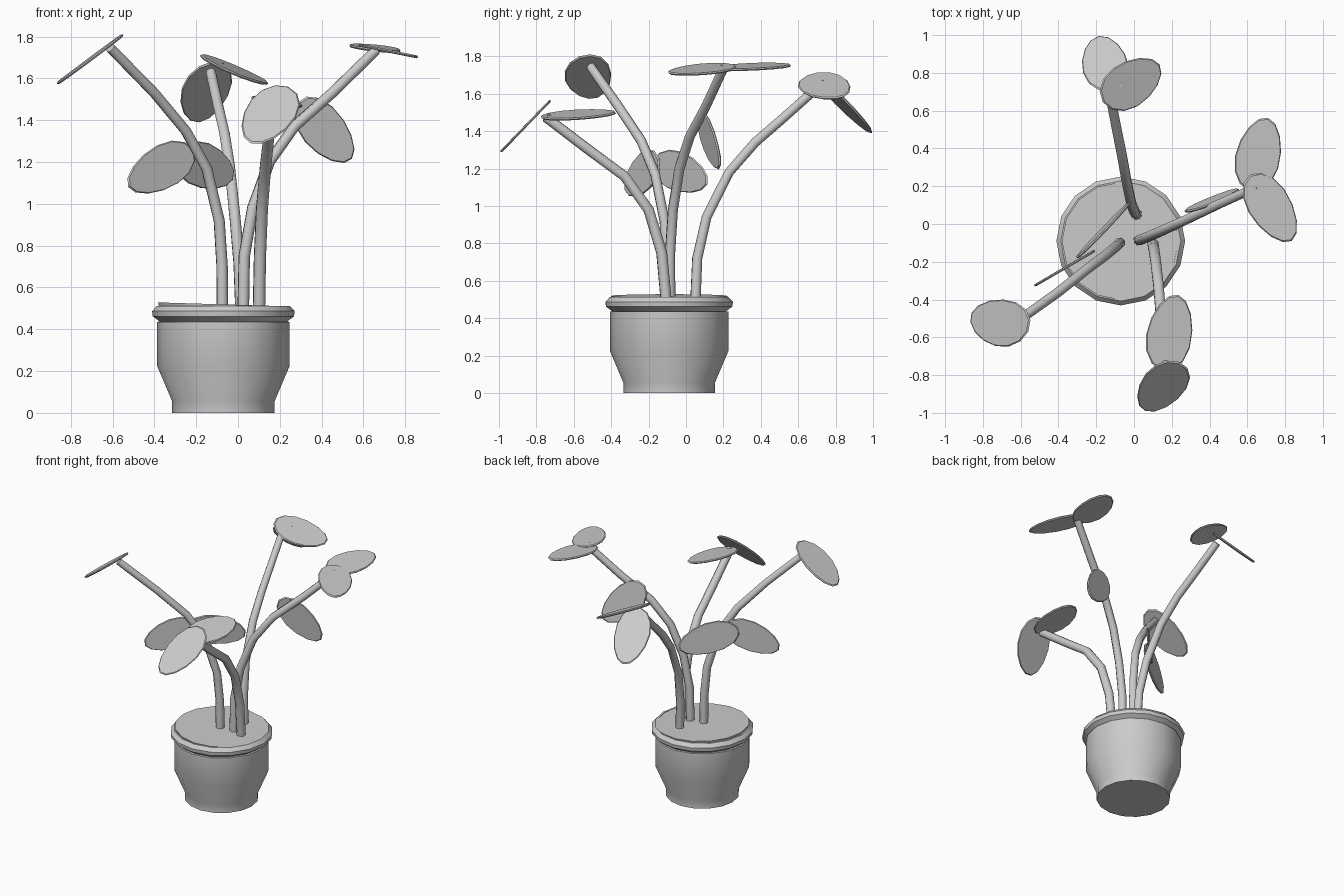
import bpy, bmesh, math
from mathutils import Vector

if "Cube" in bpy.data.objects:
    bpy.data.objects.remove(bpy.data.objects["Cube"])

POT = Vector((-0.07, -0.09, 0))


def add_object(name, bm, angle=35):
    bmesh.ops.recalc_face_normals(bm, faces=bm.faces)
    mesh = bpy.data.meshes.new(name)
    bm.to_mesh(mesh)
    bm.free()
    ob = bpy.data.objects.new(name, mesh)
    bpy.context.collection.objects.link(ob)
    bpy.ops.object.select_all(action='DESELECT')
    ob.select_set(True)
    bpy.context.view_layer.objects.active = ob
    bpy.ops.object.shade_smooth_by_angle(angle=math.radians(angle))
    return ob


def loft(bm, rings):
    """Skin equal-sized rings of points and cap both ends."""
    vs = [[bm.verts.new(p) for p in ring] for ring in rings]
    n = len(vs[0])
    for a, b in zip(vs, vs[1:]):
        for i in range(n):
            bm.faces.new((a[i], a[(i + 1) % n], b[(i + 1) % n], b[i]))
    bm.faces.new(vs[0])
    bm.faces.new(vs[-1])


def lathe(name, profile, sides=16, tilt=0.0):
    bm = bmesh.new()
    rings = []
    for r, z in profile:
        ring = []
        for i in range(sides):
            a = 2 * math.pi * i / sides
            x, y = r * math.cos(a), r * math.sin(a)
            ring.append(POT + Vector((x, y, z - tilt * x)))
        rings.append(ring)
    loft(bm, rings)
    return add_object(name, bm)


def stem(name, points, r0=0.029, r1=0.025, sides=8):
    pts = [Vector(p) for p in points]
    bm = bmesh.new()
    rings = []
    for k, p in enumerate(pts):
        d = (pts[min(k + 1, len(pts) - 1)] - pts[max(k - 1, 0)]).normalized()
        u = d.cross(Vector((0.3, 1, 0.1))).normalized()
        v = d.cross(u)
        r = r0 + (r1 - r0) * k / (len(pts) - 1)
        rings.append([p + r * (u * math.cos(2 * math.pi * i / sides)
                               + v * math.sin(2 * math.pi * i / sides))
                      for i in range(sides)])
    loft(bm, rings)
    return add_object(name, bm, 50)


def leaf(name, centre, along, across, sides=14):
    """Thin oval leaf; 'along' points from the stem to the tip."""
    c, l, w = Vector(centre), Vector(along), Vector(across)
    n = l.cross(w).normalized()
    if n.z < 0:
        n = -n
    bm = bmesh.new()
    rings = []
    for scale, h in ((0.96, -0.007), (1.0, 0.0), (0.96, 0.006)):
        ring = []
        for i in range(sides):
            a = 2 * math.pi * i / sides
            ca, sa = math.cos(a), math.sin(a)
            ring.append(c + scale * (l * ca + w * sa * (1 - 0.13 * ca)) + n * h)
        rings.append(ring)
    loft(bm, rings)
    return add_object(name, bm, 30)


# Pot with rim, and soil
lathe("pot", [(0.245, 0), (0.245, 0.055), (0.317, 0.225), (0.317, 0.435),
              (0.305, 0.437), (0.338, 0.462), (0.341, 0.487),
              (0.318, 0.512), (0.305, 0.512), (0.30, 0.46)])
lathe("soil", [(0.302, 0.47), (0.312, 0.519)], tilt=0.03)

# Stems
stem("left_stem", [(-0.075, -0.10, 0.48), (-0.076, -0.10, 0.7), (-0.09, -0.115, 0.92),
                   (-0.15, -0.165, 1.17), (-0.25, -0.24, 1.35), (-0.40, -0.36, 1.53),
                   (-0.61, -0.51, 1.745)])
stem("back_stem", [(0.015, 0.05, 0.48), (0.005, 0.06, 0.72), (-0.015, 0.11, 0.94),
                   (-0.04, 0.23, 1.18), (-0.065, 0.37, 1.34), (-0.095, 0.52, 1.47),
                   (-0.13, 0.70, 1.63)])
stem("right_stem", [(0.025, -0.085, 0.48), (0.03, -0.085, 0.75), (0.07, -0.07, 0.98),
                    (0.15, -0.035, 1.20), (0.27, 0.02, 1.37), (0.45, 0.105, 1.53),
                    (0.66, 0.20, 1.735)])
stem("front_stem", [(0.10, -0.105, 0.48), (0.105, -0.13, 0.75), (0.115, -0.20, 0.98),
                    (0.13, -0.33, 1.16), (0.145, -0.52, 1.30), (0.165, -0.75, 1.475)],
     0.031, 0.028)

# Leaves: name, centre, half length vector, half width vector
LEAVES = [
    ("left_top_leaf", (-0.71, -0.52, 1.69), (-0.15, 0.05, -0.11), (0.055, 0.115, 0.045)),
    ("left_outer_leaf", (-0.37, -0.235, 1.17), (-0.155, -0.09, -0.09), (-0.05, -0.03, 0.09)),
    ("left_inner_leaf", (-0.16, -0.03, 1.18), (0.135, 0.145, -0.065), (0.05, 0.04, 0.095)),
    ("back_top_leaf", (-0.015, 0.745, 1.64), (0.15, 0.10, -0.055), (-0.065, 0.10, 0.045)),
    ("back_low_leaf", (-0.155, 0.85, 1.535), (-0.03, 0.145, -0.145), (0.12, 0.02, 0.015)),
    ("right_front_leaf", (0.725, 0.085, 1.73), (0.11, -0.175, -0.022), (0.095, 0.06, -0.02)),
    ("right_back_leaf", (0.66, 0.37, 1.745), (0.05, 0.192, 0.005), (0.113, -0.035, -0.016)),
    ("right_low_leaf", (0.415, 0.125, 1.35), (0.13, 0.06, -0.135), (0.065, 0.01, 0.085)),
    ("front_low_leaf", (0.15, -0.86, 1.425), (-0.09, -0.13, -0.135), (0.107, -0.04, -0.042)),
    ("front_top_leaf", (0.19, -0.575, 1.488), (0.045, 0.20, 0.008), (0.115, -0.035, -0.024)),
]
for args in LEAVES:
    leaf(*args)
